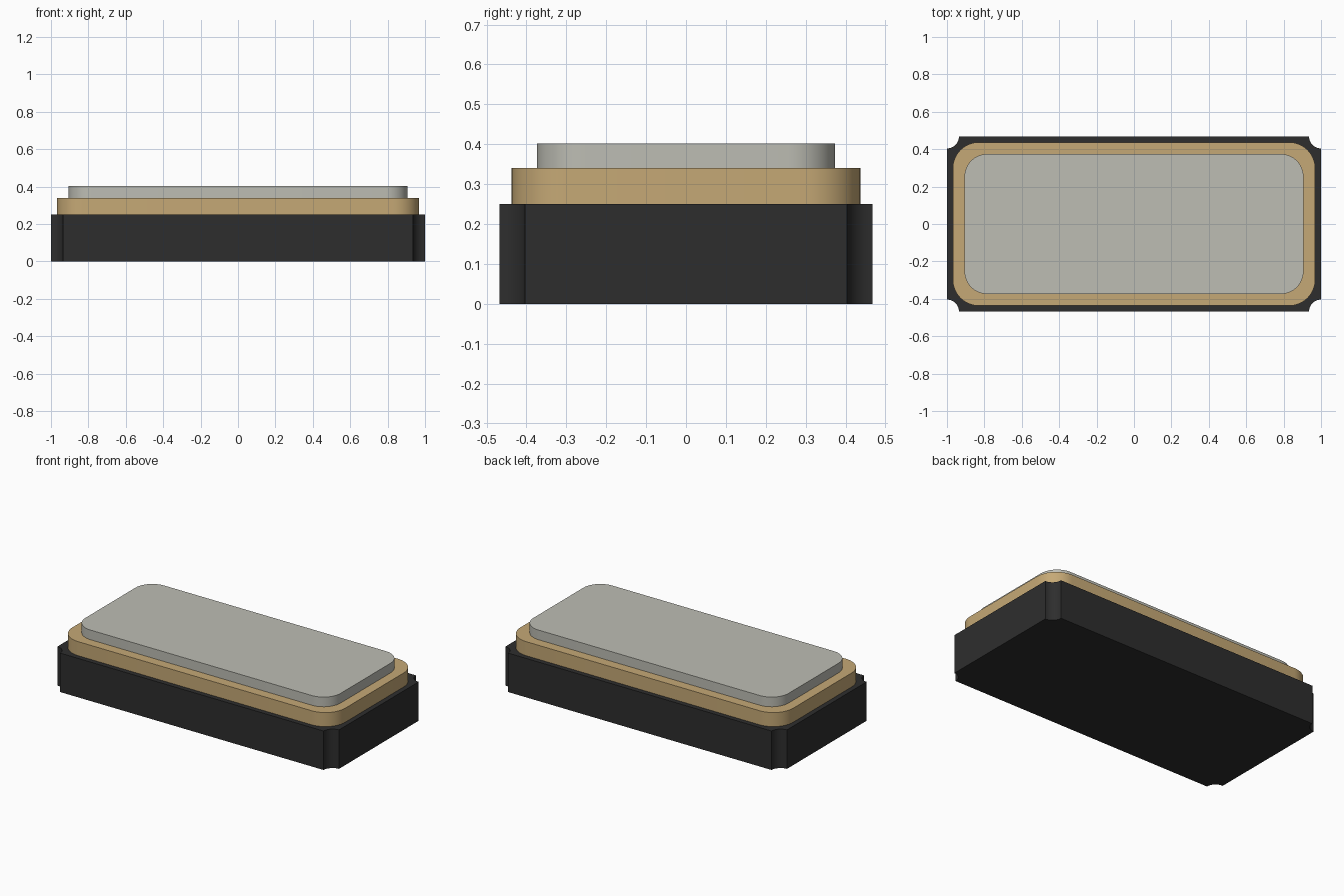
import bpy
import bmesh
import math

cube = bpy.data.objects.get("Cube")
if cube:
    bpy.data.objects.remove(cube, do_unlink=True)


def material(name, rgb):
    mat = bpy.data.materials.new(name)
    mat.use_nodes = True
    color = (*rgb, 1.0)
    mat.diffuse_color = color
    mat.node_tree.nodes["Principled BSDF"].inputs["Base Color"].default_value = color
    return mat


def corner_outline(hx, hy, r, concave=False, steps=12):
    """Counter-clockwise rectangle with rounded or scooped corners."""
    points = []
    for i, (sx, sy) in enumerate([(1, 1), (-1, 1), (-1, -1), (1, -1)]):
        inset = 0 if concave else r
        cx, cy = sx * (hx - inset), sy * (hy - inset)
        for k in range(steps + 1):
            t = k / steps * math.pi / 2
            # scooped corners sweep the opposite way around the corner point
            a = i * math.pi / 2 + (1.5 * math.pi - t if concave else t)
            points.append((cx + r * math.cos(a), cy + r * math.sin(a)))
    return points


def slab(name, outline, z0, z1, mat):
    """Extrude an outline between two heights."""
    bm = bmesh.new()
    bottom = bm.faces.new([bm.verts.new((x, y, z0)) for x, y in outline])
    top = bmesh.ops.extrude_face_region(bm, geom=[bottom], use_keep_orig=True)
    verts = [v for v in top["geom"] if isinstance(v, bmesh.types.BMVert)]
    bmesh.ops.translate(bm, verts=verts, vec=(0, 0, z1 - z0))
    bmesh.ops.recalc_face_normals(bm, faces=bm.faces[:])
    mesh = bpy.data.meshes.new(name)
    bm.to_mesh(mesh)
    bm.free()
    mesh.materials.append(mat)
    obj = bpy.data.objects.new(name, mesh)
    bpy.context.collection.objects.link(obj)
    bpy.ops.object.select_all(action="DESELECT")
    obj.select_set(True)
    bpy.context.view_layer.objects.active = obj
    bpy.ops.object.shade_smooth_by_angle(angle=math.radians(30))
    return obj


black = material("black ceramic", (0.027, 0.027, 0.027))
gold = material("gold plating", (0.56, 0.395, 0.18))
silver = material("silver grey metal", (0.51, 0.51, 0.455))

# Ceramic body with scooped corners
slab("ceramic_base", corner_outline(1.0, 0.468, 0.064, concave=True), 0.0, 0.25, black)
# Gold seal ring
slab("seal_ring", corner_outline(0.969, 0.437, 0.14), 0.25, 0.34, gold)
# Metal lid
slab("metal_lid", corner_outline(0.906, 0.374, 0.12), 0.34, 0.402, silver)
